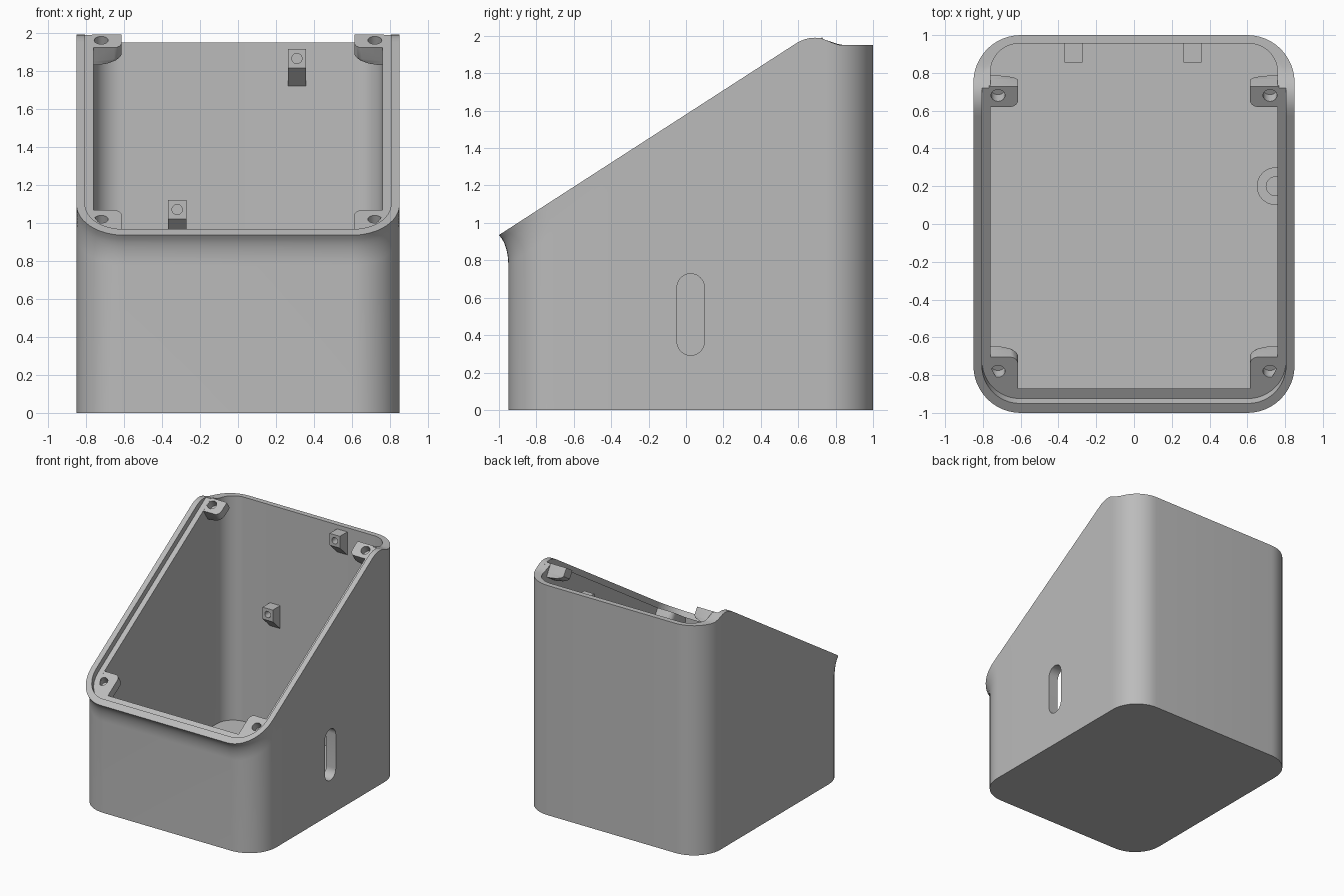
import bpy, bmesh, math
from mathutils import Vector

if "Cube" in bpy.data.objects:
    bpy.data.objects.remove(bpy.data.objects["Cube"])

SLOPE = 0.645
DEPTH = 0.057          # vertical depth of the lid recess
IN = Vector((0, 0.542, -0.84))   # direction into the sloped opening

grey = bpy.data.materials.new("grey plastic")
grey.diffuse_color = (0.5, 0.5, 0.5, 1)
grey.use_nodes = True
grey.node_tree.nodes["Principled BSDF"].inputs["Base Color"].default_value = grey.diffuse_color


def plane(y):
    return 0.935 + (y + 1) * SLOPE


def rim(y):
    """Height of the side profile: slope, rounded crest, flat back."""
    crest = [(0.6, 1.965), (0.63, 1.98), (0.66, 1.988), (0.69, 1.99), (0.72, 1.988),
             (0.75, 1.977), (0.78, 1.964), (0.81, 1.953), (0.84, 1.95), (1.1, 1.95)]
    if y <= 0.6:
        return plane(y)
    for (a, za), (b, zb) in zip(crest, crest[1:]):
        if y <= b:
            return za + (zb - za) * (y - a) / (b - a)


def ledge(y):
    return min(rim(y), plane(y) - DEPTH)


def outline(hx, y0, y1, r, n=12):
    """Rounded rectangle with matching points on every ring."""
    side = [-0.4, 0, 0.4, 0.57, 0.6, 0.63, 0.66, 0.69, 0.72]
    pts = []

    def arc(cx, cy, start):
        for i in range(n + 1):
            a = math.radians(start + 90 * i / n)
            pts.append((cx + r * math.cos(a), cy + r * math.sin(a)))
    arc(hx - r, y0 + r, -90)
    pts.extend((hx, y) for y in side)
    arc(hx - r, y1 - r, 0)
    arc(-hx + r, y1 - r, 90)
    pts.extend((-hx, y) for y in reversed(side))
    arc(-hx + r, y0 + r, 180)
    return pts


def loft(name, rings):
    """Skin a list of equal-length rings and cap both ends."""
    bm = bmesh.new()
    vs = [[bm.verts.new(p) for p in ring] for ring in rings]
    n = len(rings[0])
    for a, b in zip(vs, vs[1:]):
        for i in range(n):
            j = (i + 1) % n
            bm.faces.new((a[i], a[j], b[j], b[i]))
    bm.faces.new(list(reversed(vs[0])))
    bm.faces.new(vs[-1])
    bmesh.ops.remove_doubles(bm, verts=bm.verts[:], dist=0.0003)
    bmesh.ops.recalc_face_normals(bm, faces=bm.faces[:])
    me = bpy.data.meshes.new(name)
    bm.to_mesh(me)
    bm.free()
    me.materials.append(grey)
    ob = bpy.data.objects.new(name, me)
    bpy.context.collection.objects.link(ob)
    return ob


def cylinder(name, start, end, r, n=24):
    start, end = Vector(start), Vector(end)
    q = (end - start).to_track_quat('Z', 'Y')
    ring = [q @ Vector((r * math.cos(2 * math.pi * i / n), r * math.sin(2 * math.pi * i / n), 0))
            for i in range(n)]
    return loft(name, [[start + p for p in ring], [end + p for p in ring]])


def cut(ob, cutter):
    mod = ob.modifiers.new("cut", 'BOOLEAN')
    mod.operation = 'DIFFERENCE'
    mod.solver = 'EXACT'
    mod.object = cutter
    bpy.context.view_layer.objects.active = ob
    bpy.ops.object.modifier_apply(modifier=mod.name)
    bpy.data.objects.remove(cutter)


def smooth(ob):
    bpy.ops.object.select_all(action='DESELECT')
    ob.select_set(True)
    bpy.context.view_layer.objects.active = ob
    bpy.ops.object.shade_smooth_by_angle(angle=math.radians(30))


# Shell: outer wall, flared front lip, rim, lid recess, ledge, cavity
wall = outline(0.85, -0.95, 1, 0.25)
lip = outline(0.85, -1, 1, 0.25)
rings = [[(x, y, 0) for x, y in wall]]
for i in range(9):
    t = i / 8
    f = 1 - math.sqrt(1 - (0.9 * t) ** 2)
    f /= 1 - math.sqrt(1 - 0.81)
    rings.append([(xw, yw + (yl - yw) * f, rim(yl) - 0.16 * (1 - t))
                  for (xw, yw), (xl, yl) in zip(wall, lip)])
rings.append([(x, y, rim(y)) for x, y in outline(0.805, -0.95, 0.955, 0.2)])
rings.append([(x, y, ledge(y)) for x, y in outline(0.805, -0.924, 0.955, 0.2)])
cavity = outline(0.76, -0.87, 0.955, 0.15)
rings.append([(x, y, ledge(y)) for x, y in cavity])
rings.append([(x, y, 0.045) for x, y in cavity])
shell = loft("shell", rings)

# Cable slot through the right wall
slot = []
for cz, s in ((0.655, 0), (0.365, 180)):
    for i in range(17):
        a = math.radians(s + 180 * i / 16)
        slot.append((0.025 + 0.073 * math.cos(a), cz + 0.073 * math.sin(a)))
cut(shell, loft("slot_cutter", [[(x, y, z) for y, z in slot] for x in (0.7, 0.95)]))
smooth(shell)


# Lid screw bosses in the four corners
def boss(name, s, y0, y1, round_y):
    r, x0, x1 = 0.04, 0.613, 0.768
    pts = []
    for cx, cy, a0, rr in ((x0, y0, 180, r if round_y < 0 else 0.004),
                           (x1, y0, 270, 0.004), (x1, y1, 0, 0.004),
                           (x0, y1, 90, r if round_y > 0 else 0.004)):
        ox = cx + rr if cx == x0 else cx - rr
        oy = cy + rr if cy == y0 else cy - rr
        for i in range(7):
            a = math.radians(a0 + 15 * i)
            pts.append((ox + rr * math.cos(a), oy + rr * math.sin(a)))
    levels = []
    for t, k in ((0, 1), (0.07, 1), (0.085, 0.9), (0.1, 0.65), (0.11, 0.2)):
        levels.append([Vector((s * (x1 + (x - x1) * k), y, plane(y) - DEPTH - 0.001)) + IN * t
                       for x, y in pts])
    ob = loft(name, levels)
    hy = 0.68 if y0 > 0 else -0.78
    c = Vector((s * 0.72, hy, plane(hy) - DEPTH))
    cut(ob, cylinder("hole_cutter", c - IN * 0.05, c + IN * 0.065, 0.037))
    smooth(ob)


for s, side in ((-1, "left"), (1, "right")):
    boss("front_boss_" + side, s, -0.91, -0.705, 1)
    boss("rear_boss_" + side, s, 0.62, 0.728, -1)


# Board mounting pegs on the back wall
def peg(name, x, top):
    prof = [(0.96, top), (0.855, top), (0.855, top - 0.1), (0.96, top - 0.2)]
    ob = loft(name, [[(x + dx, y, z) for y, z in prof] for dx in (-0.048, 0.048)])
    cut(ob, cylinder("peg_cutter", (x, 0.8, top - 0.05), (x, 0.93, top - 0.05), 0.027))
    smooth(ob)


peg("upper_peg", 0.31, 1.915)
peg("lower_peg", -0.32, 1.12)

# Half-round cable guide on the floor by the right wall
guide = []
for r, order in ((0.1, range(17)), (0.05, range(16, -1, -1))):
    arc = [(0.75 - r * math.sin(math.pi * i / 16), 0.2 + r * math.cos(math.pi * i / 16)) for i in order]
    guide += [(0.77, arc[0][1])] + arc + [(0.77, arc[-1][1])]
smooth(loft("cable_guide", [[(x, y, z) for x, y in guide] for z in (0.03, 0.12)]))
